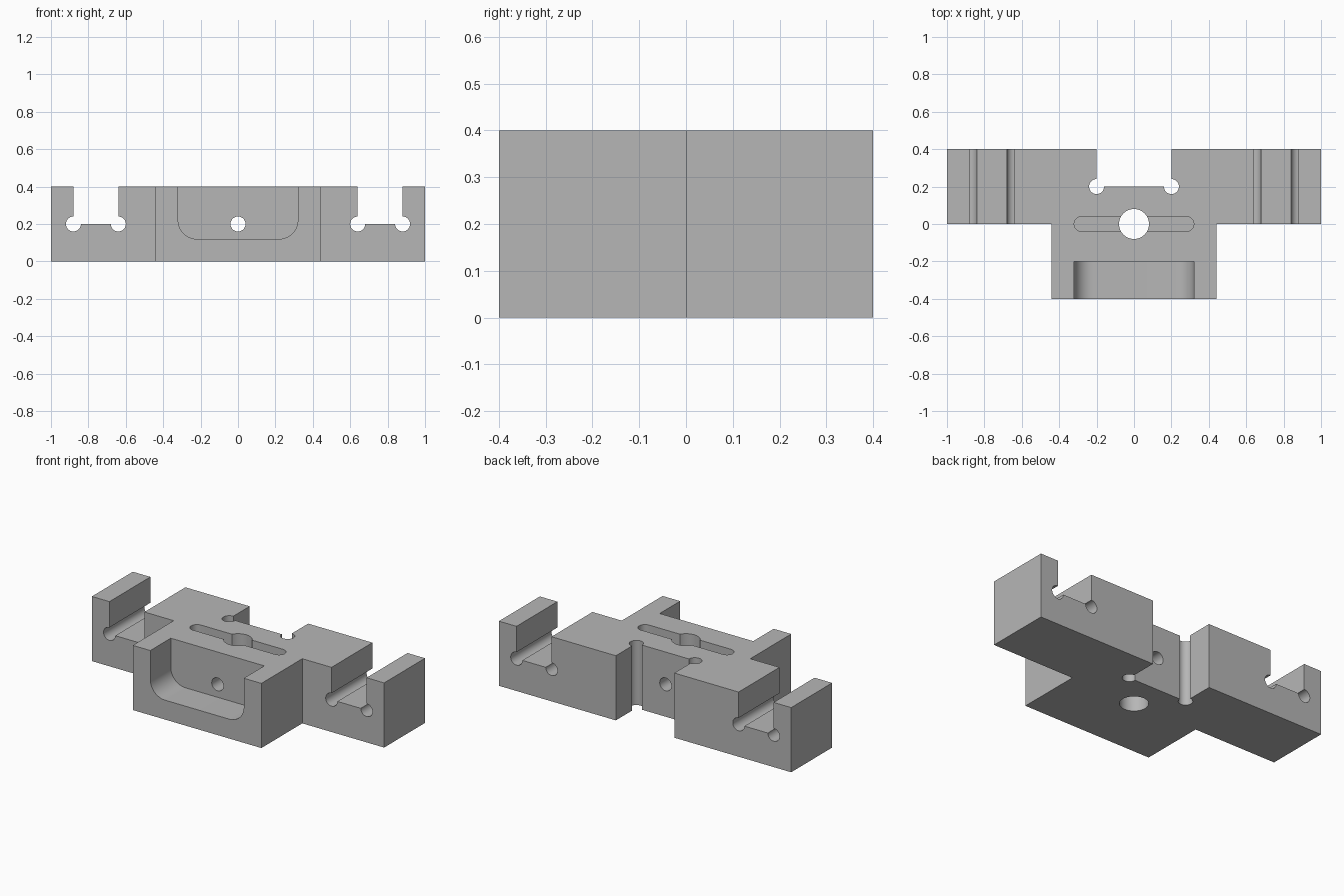
import bpy, bmesh, math
from mathutils import Matrix

cube = bpy.data.objects.get("Cube")
if cube:
    bpy.data.objects.remove(cube, do_unlink=True)

grey = bpy.data.materials.new("machined grey")
grey.use_nodes = True
COLOUR = (0.47, 0.47, 0.47, 1)
grey.diffuse_color = COLOUR
grey.node_tree.nodes["Principled BSDF"].inputs["Base Color"].default_value = COLOUR


def prism(name, outline, low, high, axis="z"):
    """Extrude an outline along z (points are x, y) or along y (points are x, z)."""
    bm = bmesh.new()
    if axis == "z":
        verts = [bm.verts.new((a, b, low)) for a, b in outline]
        shift = (0, 0, high - low)
    else:
        verts = [bm.verts.new((a, low, b)) for a, b in outline]
        shift = (0, high - low, 0)
    face = bm.faces.new(verts)
    new = bmesh.ops.extrude_face_region(bm, geom=[face])["geom"]
    bmesh.ops.translate(bm, vec=shift, verts=[v for v in new if isinstance(v, bmesh.types.BMVert)])
    bmesh.ops.recalc_face_normals(bm, faces=bm.faces)
    mesh = bpy.data.meshes.new(name)
    bm.to_mesh(mesh)
    bm.free()
    obj = bpy.data.objects.new(name, mesh)
    bpy.context.collection.objects.link(obj)
    return obj


def arc(cx, cy, r, start, end, n):
    angles = [math.radians(start + (end - start) * i / n) for i in range(n + 1)]
    return [(cx + r * math.cos(t), cy + r * math.sin(t)) for t in angles]


def circle(cx, cy, r, n=48):
    return arc(cx, cy, r, 0, 360, n)[:-1]


def rect(x0, x1, y0, y1):
    return [(x0, y0), (x1, y0), (x1, y1), (x0, y1)]


# T-shaped block
body = prism("clamp_block", [(-0.44, -0.4), (0.44, -0.4), (0.44, 0), (1, 0), (1, 0.4),
                             (-1, 0.4), (-1, 0), (-0.44, 0)], 0, 0.4)
body.data.materials.append(grey)

cutters = []
# Side channels with round corner reliefs, and the reliefs of the rear notch
for s in (-1, 1):
    x0, x1 = sorted((s * 0.64, s * 0.88))
    cutters.append(prism("channel_cutter", rect(x0, x1, 0.2, 0.5), -0.1, 0.5, "y"))
    for x in (x0, x1):
        cutters.append(prism("channel_relief_cutter", circle(x, 0.2, 0.04), -0.1, 0.5, "y"))
    cutters.append(prism("notch_relief_cutter", circle(s * 0.2, 0.2, 0.04), -0.1, 0.5))
# Rear notch
cutters.append(prism("notch_cutter", rect(-0.2, 0.2, 0.2, 0.5), -0.1, 0.5))
# Front pocket with rounded lower corners
pocket = (arc(-0.22, 0.22, 0.1, 180, 270, 12) + arc(0.22, 0.22, 0.1, 270, 360, 12)
          + [(0.32, 0.5), (-0.32, 0.5)])
cutters.append(prism("pocket_cutter", pocket, -0.5, -0.2, "y"))
# Shallow round-ended slot in the top
slot = arc(0.28, 0, 0.04, -90, 90, 20) + arc(-0.28, 0, 0.04, 90, 270, 20)
cutters.append(prism("slot_cutter", slot, 0.28, 0.5))
# Vertical bore and horizontal cross hole
cutters.append(prism("bore_cutter", circle(0, 0, 0.08, 64), -0.1, 0.5))
cutters.append(prism("cross_hole_cutter", circle(0, 0.2, 0.04), -0.3, 0.3, "y"))

bpy.ops.object.select_all(action="DESELECT")
bpy.context.view_layer.objects.active = body
body.select_set(True)
for cutter in cutters:
    cutter.hide_render = True
    mod = body.modifiers.new(cutter.name, "BOOLEAN")
    mod.operation = "DIFFERENCE"
    mod.solver = "EXACT"
    mod.object = cutter
    bpy.ops.object.modifier_apply(modifier=mod.name)
    bpy.data.objects.remove(cutter, do_unlink=True)

bpy.ops.object.shade_smooth_by_angle(angle=math.radians(30))
